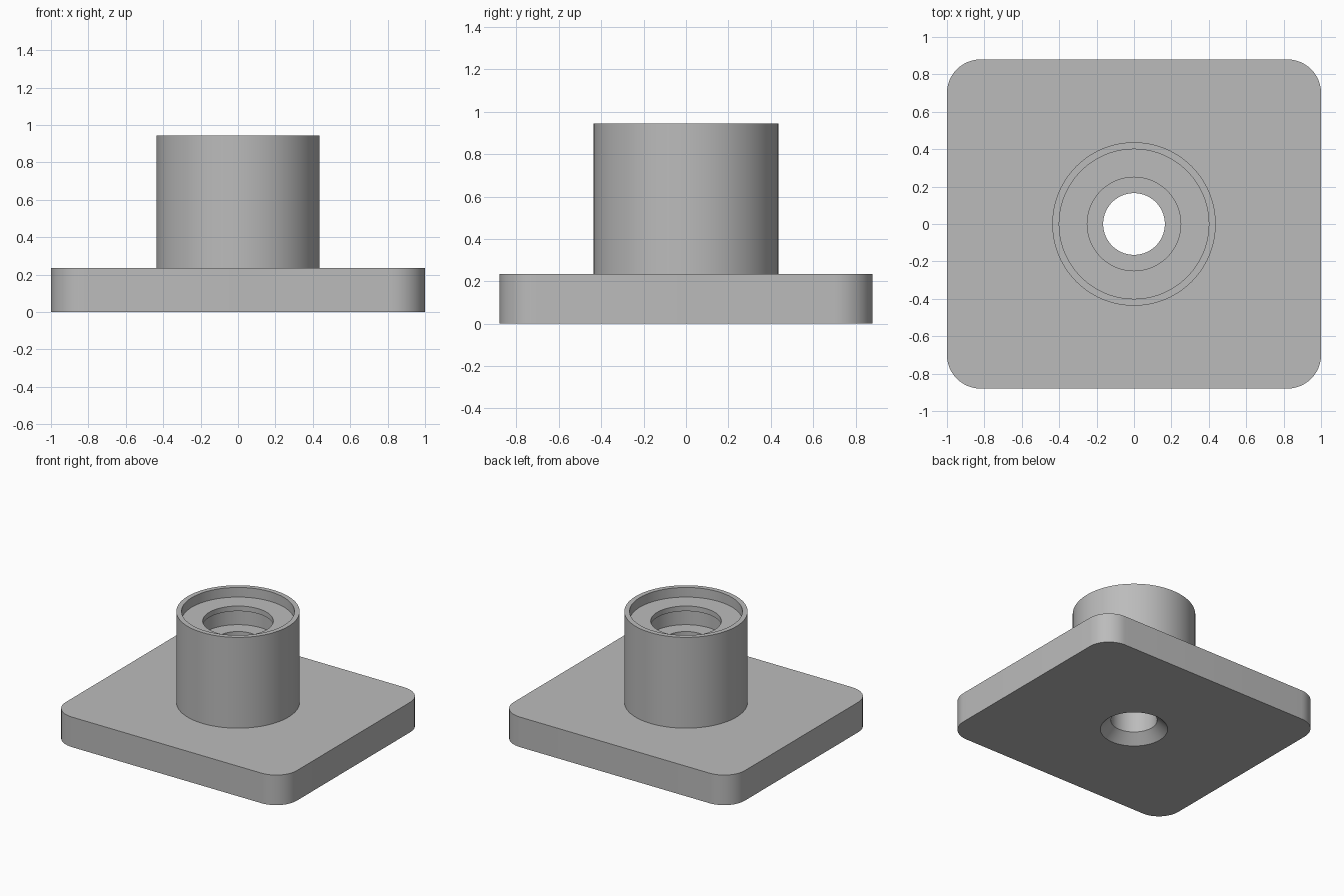
import bpy, bmesh, math

if "Cube" in bpy.data.objects:
    bpy.data.objects.remove(bpy.data.objects["Cube"], do_unlink=True)

SEGMENTS = 96
PLATE_TOP = 0.235
BORE = 0.165

grey = bpy.data.materials.new("plain grey")
grey.use_nodes = True
colour = (0.5, 0.5, 0.5, 1)
grey.diffuse_color = colour
grey.node_tree.nodes["Principled BSDF"].inputs["Base Color"].default_value = colour


def make_object(name, bm):
    bmesh.ops.recalc_face_normals(bm, faces=bm.faces)
    mesh = bpy.data.meshes.new(name)
    bm.to_mesh(mesh)
    bm.free()
    mesh.materials.append(grey)
    obj = bpy.data.objects.new(name, mesh)
    bpy.context.collection.objects.link(obj)
    return obj


def lathe(name, profile, closed):
    """Turn a (radius, height) profile about z; closed joins its two ends."""
    bm = bmesh.new()
    rings = []
    for r, z in profile:
        circle = bmesh.ops.create_circle(bm, segments=SEGMENTS, radius=r)["verts"]
        for v in circle:
            v.co.z = z
        rings.append(circle)
    pairs = list(zip(rings, rings[1:]))
    if closed:
        pairs.append((rings[-1], rings[0]))
    for a, b in pairs:
        for i in range(SEGMENTS):
            j = (i + 1) % SEGMENTS
            bm.faces.new((a[i], a[j], b[j], b[i]))
    if not closed:
        bm.faces.new(rings[0])
        bm.faces.new(rings[-1])
    return make_object(name, bm)


def activate(obj):
    bpy.ops.object.select_all(action="DESELECT")
    obj.select_set(True)
    bpy.context.view_layer.objects.active = obj


# Base plate with rounded vertical corners
bm = bmesh.new()
bmesh.ops.create_cube(bm, size=1)
for v in bm.verts:
    v.co.x *= 2
    v.co.y *= 1.76
    v.co.z = (v.co.z + 0.5) * PLATE_TOP
uprights = [e for e in bm.edges if abs(e.verts[0].co.z - e.verts[1].co.z) > 0.1]
bmesh.ops.bevel(bm, geom=uprights, offset=0.18, segments=12, profile=0.5, affect="EDGES")
plate = make_object("base_plate", bm)

# Countersunk through hole in the plate
cutter = lathe("hole_cutter", [(0.31, -0.07), (0.24, 0), (BORE, 0.072), (BORE, 0.5)], False)
cutter.hide_render = True
activate(plate)
cut = plate.modifiers.new("hole", "BOOLEAN")
cut.operation = "DIFFERENCE"
cut.solver = "EXACT"
cut.object = cutter
bpy.ops.object.modifier_apply(modifier=cut.name)
bpy.data.objects.remove(cutter, do_unlink=True)

# Hollow boss: rim, shallow recess, retaining lip, chamber and bore
boss = lathe("boss", [
    (0.437, PLATE_TOP), (0.437, 0.945), (0.4, 0.945), (0.4, 0.87),
    (0.25, 0.87), (0.25, 0.83), (0.28, 0.83), (0.28, 0.71),
    (BORE, 0.71), (BORE, PLATE_TOP)], True)

for obj in (plate, boss):
    activate(obj)
    bpy.ops.object.shade_smooth_by_angle(angle=math.radians(30))
